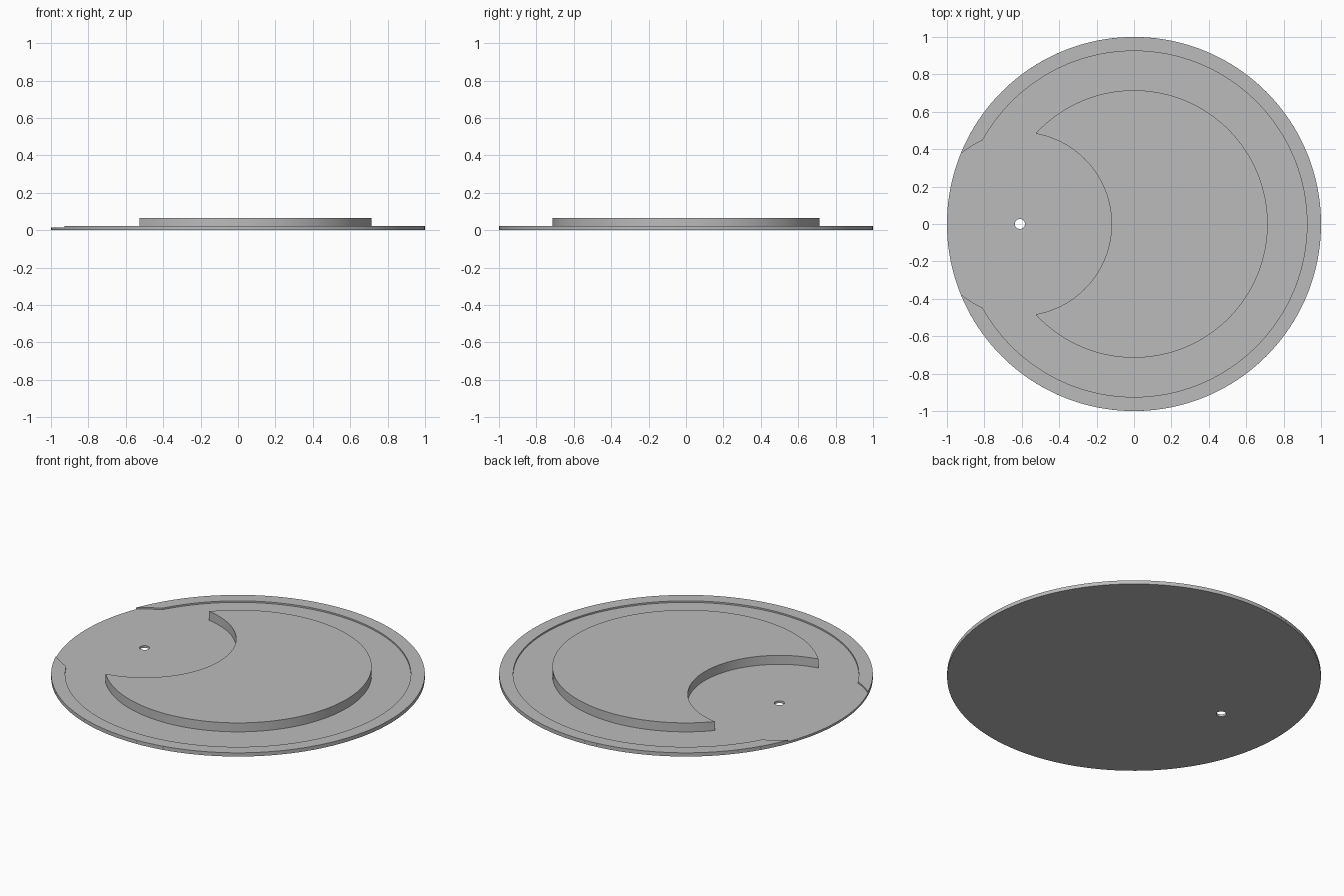
import bpy, bmesh, math

if "Cube" in bpy.data.objects:
    bpy.data.objects.remove(bpy.data.objects["Cube"])

PIVOT, RECESS = -0.61, 0.49      # small hole position, radius of the round recess about it
FLOOR, RIM_TOP, CAM_TOP = 0.013, 0.022, 0.066

grey = bpy.data.materials.new("plain grey")
grey.diffuse_color = (0.5, 0.5, 0.5, 1)
grey.use_nodes = True
grey.node_tree.nodes["Principled BSDF"].inputs["Base Color"].default_value = grey.diffuse_color


def arc(cx, r, a0, a1, n):
    """Points on a circle centred at (cx, 0), both ends included."""
    return [(cx + r * math.cos(a0 + (a1 - a0) * i / n),
             r * math.sin(a0 + (a1 - a0) * i / n)) for i in range(n + 1)]


def crossing(r):
    """Angles, about the centre and about the pivot, where radius r meets the recess."""
    x = (r * r + PIVOT ** 2 - RECESS ** 2) / (2 * PIVOT)
    y = math.sqrt(r * r - x * x)
    return math.atan2(y, x), math.atan2(y, x - PIVOT)


def prism(name, loops, z0, z1):
    """Fill the outline loops (first outer, rest holes) and extrude upward."""
    bm = bmesh.new()
    edges = []
    for loop in loops:
        vs = [bm.verts.new((x, y, z0)) for x, y in loop]
        edges += [bm.edges.new((v, vs[i - 1])) for i, v in enumerate(vs)]
    bmesh.ops.triangle_fill(bm, edges=edges, use_beauty=True)
    ext = bmesh.ops.extrude_face_region(bm, geom=bm.faces[:], use_keep_orig=True)
    for v in ext["geom"]:
        if isinstance(v, bmesh.types.BMVert):
            v.co.z = z1
    bmesh.ops.recalc_face_normals(bm, faces=bm.faces[:])
    me = bpy.data.meshes.new(name)
    bm.to_mesh(me)
    bm.free()
    me.materials.append(grey)
    ob = bpy.data.objects.new(name, me)
    bpy.context.collection.objects.link(ob)
    bpy.ops.object.select_all(action='DESELECT')
    ob.select_set(True)
    bpy.context.view_layer.objects.active = ob
    bpy.ops.object.shade_smooth_by_angle(angle=math.radians(30))
    return ob


# Thin round plate with the small through hole
prism("base_plate", [arc(0, 1, 0, math.tau, 160)[:-1],
                     arc(PIVOT, 0.027, 0, math.tau, 32)[:-1]], 0, FLOOR)

# Low outer rim, interrupted by the recess
a1, b1 = crossing(1.0)
a2, b2 = crossing(0.925)
prism("outer_rim", [arc(0, 1, -a1, a1, 140)
                    + arc(PIVOT, RECESS, b1, b2, 6)[1:-1]
                    + arc(0, 0.925, a2, -a2, 140)
                    + arc(PIVOT, RECESS, -b2, -b1, 6)[1:-1]], FLOOR, RIM_TOP)

# Raised crescent: a disc bitten by the same recess
a3, b3 = crossing(0.715)
prism("crescent", [arc(0, 0.715, -a3, a3, 120)
                   + arc(PIVOT, RECESS, b3, -b3, 60)[1:-1]], FLOOR, CAM_TOP)
